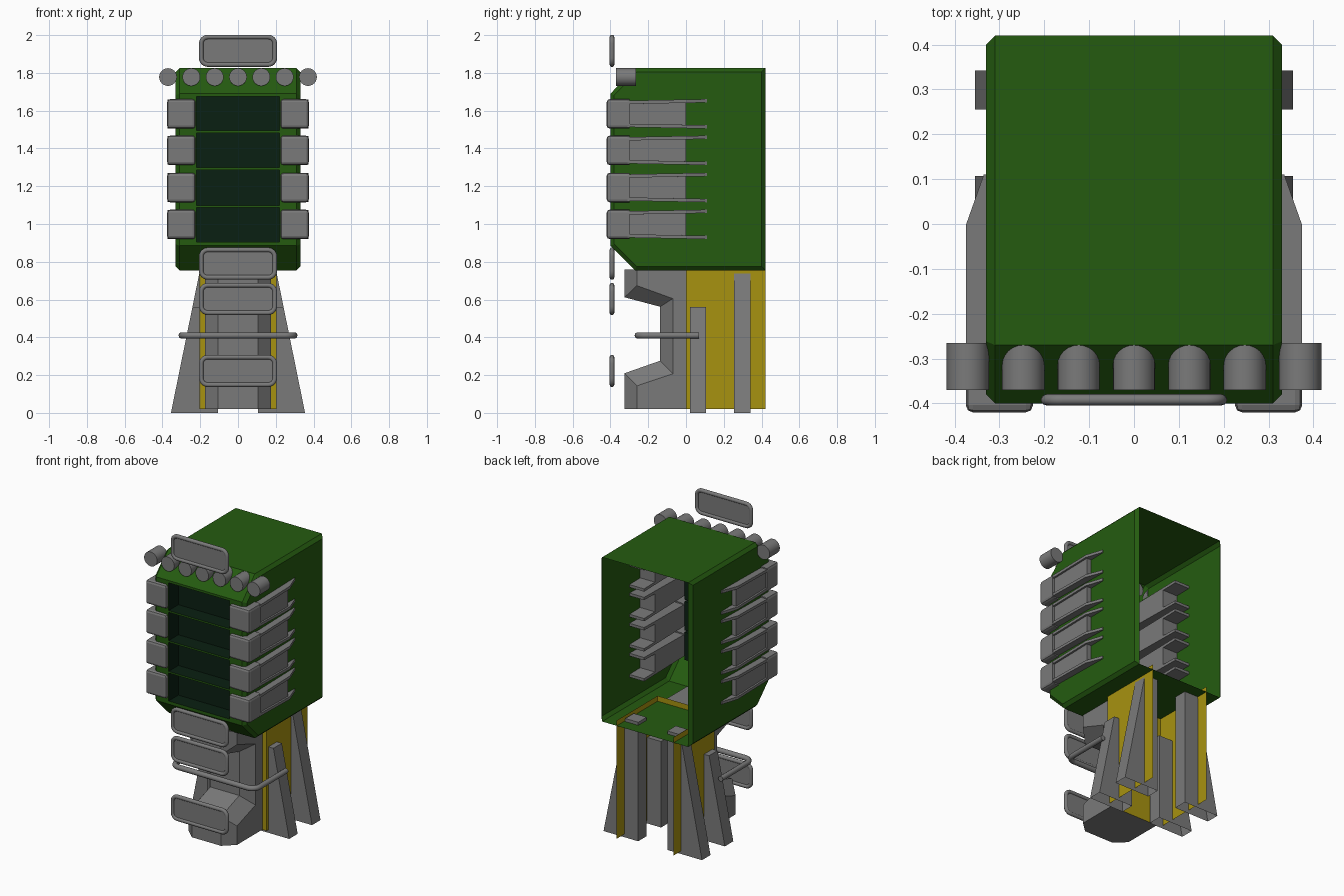
import bpy, bmesh, math
from mathutils import Vector

if "Cube" in bpy.data.objects:
    bpy.data.objects.remove(bpy.data.objects["Cube"])


def material(name, rgb):
    m = bpy.data.materials.new(name)
    m.diffuse_color = (*rgb, 1)
    m.use_nodes = True
    m.node_tree.nodes["Principled BSDF"].inputs["Base Color"].default_value = m.diffuse_color
    return m


GREEN = material("green paint", (0.018, 0.105, 0.005))
DARK = material("dark glass", (0.003, 0.014, 0.006))
GREY = material("grey metal", (0.195, 0.195, 0.195))
YELLOW = material("yellow paint", (0.39, 0.29, 0.005))


def finish(name, bm, *mats, smooth=False):
    me = bpy.data.meshes.new(name)
    bm.to_mesh(me)
    bm.free()
    ob = bpy.data.objects.new(name, me)
    bpy.context.collection.objects.link(ob)
    for m in mats:
        me.materials.append(m)
    if smooth:
        bpy.ops.object.select_all(action='DESELECT')
        bpy.context.view_layer.objects.active = ob
        ob.select_set(True)
        bpy.ops.object.shade_smooth_by_angle(angle=math.radians(35))
    return ob


def prism(bm, pts, offset):
    """Solid from a flat outline swept along offset."""
    f = bm.faces.new([bm.verts.new(p) for p in pts])
    r = bmesh.ops.extrude_face_region(bm, geom=[f])
    vs = [g for g in r['geom'] if isinstance(g, bmesh.types.BMVert)]
    bmesh.ops.translate(bm, verts=vs, vec=offset)
    bmesh.ops.recalc_face_normals(bm, faces=bm.faces)


def rounded_rect(cx, cz, hw, hh, r, y, n=6):
    pts = []
    for sx, sz, a0 in ((1, 1, 0), (-1, 1, 90), (-1, -1, 180), (1, -1, 270)):
        for i in range(n + 1):
            a = math.radians(a0 + 90 * i / n)
            pts.append((cx + sx * (hw - r) + r * math.cos(a), y,
                        cz + sz * (hh - r) + r * math.sin(a)))
    return pts


def tube(name, pts, radius, cyclic):
    cu = bpy.data.curves.new(name, 'CURVE')
    cu.dimensions = '3D'
    cu.bevel_depth = radius
    cu.bevel_resolution = 3
    cu.use_fill_caps = True
    sp = cu.splines.new('POLY')
    sp.points.add(len(pts) - 1)
    for p, co in zip(sp.points, pts):
        p.co = (*co, 1)
    sp.use_cyclic_u = cyclic
    cu.materials.append(GREY)
    ob = bpy.data.objects.new(name, cu)
    bpy.context.collection.objects.link(ob)
    bpy.ops.object.select_all(action='DESELECT')
    bpy.context.view_layer.objects.active = ob
    ob.select_set(True)
    bpy.ops.object.convert(target='MESH')
    bpy.ops.object.shade_smooth_by_angle(angle=math.radians(40))


# Cabinet: chamfered shell, open at the back, with four recessed windows
bm = bmesh.new()
outline = [(-0.40, 0.885), (-0.27, 0.755), (0.42, 0.755),
           (0.42, 1.825), (-0.27, 1.825), (-0.40, 1.69)]
prism(bm, [(-0.33, y, z) for y, z in outline], (0.66, 0, 0))
edges = [e for e in bm.edges if abs(e.verts[0].co.x - e.verts[1].co.x) < 0.1]
bmesh.ops.bevel(bm, geom=edges, offset=0.02, segments=1, affect='EDGES')
bmesh.ops.delete(bm, geom=[f for f in bm.faces if f.normal.y > 0.99], context='FACES')
windows = [(0.905, 1.087), (1.098, 1.287), (1.298, 1.483), (1.494, 1.675)]
cuts = [((x, 0, 0), (1, 0, 0)) for x in (-0.22, 0.22)]
cuts += [((0, 0, z), (0, 0, 1)) for w in windows for z in w]
for co, no in cuts:
    fs = [f for f in bm.faces if f.normal.y < -0.99]
    geom = fs + list({e for f in fs for e in f.edges}) + list({v for f in fs for v in f.verts})
    bmesh.ops.bisect_plane(bm, geom=geom, plane_co=co, plane_no=no)
for lo, hi in windows:
    bm.normal_update()
    panes = [f for f in bm.faces if f.normal.y < -0.99 and abs(f.calc_center_median().x) < 0.1
             and lo < f.calc_center_median().z < hi and f.calc_center_median().y < -0.39]
    for f in panes:
        r = bmesh.ops.inset_region(bm, faces=[f], thickness=0.0005, depth=0)
        for s in r['faces']:
            s.material_index = 1
        f.material_index = 1
        bmesh.ops.translate(bm, verts=f.verts, vec=(0, 0.1, 0))
finish("cabinet", bm, GREEN, DARK)

# Side clamps: rounded front block, recessed side, tapering fins top and bottom
for side in (1, -1):
    for i, z in enumerate((0.998, 1.193, 1.39, 1.583)):
        bm = bmesh.new()
        h = 0.078
        prism(bm, [(x * side, -0.42, z + k) for x, k in
                   ((0.225, -h), (0.375, -h), (0.375, h), (0.225, h))], (0, 0.12, 0))
        bmesh.ops.bevel(bm, geom=[e for e in bm.edges if min(v.co.y for v in e.verts) < -0.41],
                        offset=0.016, segments=2, affect='EDGES', profile=0.5)
        prism(bm, [(x * side, -0.31, z + k) for x, k in
                   ((0.225, -0.07), (0.362, -0.07), (0.362, 0.07), (0.225, 0.07))], (0, 0.31, 0))
        for s in (1, -1):
            plan = [(0.225, -0.31), (0.374, -0.31), (0.374, 0), (0.335, 0.11), (0.225, 0.11)]
            prism(bm, [(x * side, y, z + s * (0.052 if y < -0.1 else 0.058)) if y < 0.1 else
                       (x * side, y, z + s * 0.06) for x, y in plan], (0, 0, s * 0.018))
        finish(f"side_clamp_{i}_{'right' if side > 0 else 'left'}", bm, GREY)

# Row of lamps across the top
for i in range(7):
    bm = bmesh.new()
    x = (i - 3) * 0.1235
    pts = [(x + 0.047 * math.cos(a), -0.37, 1.778 + 0.047 * math.sin(a))
           for a in (2 * math.pi * k / 24 for k in range(24))]
    prism(bm, pts, (0, 0.105, 0))
    finish(f"lamp_{i}", bm, GREY, smooth=True)

# Floating rounded plaques: panel with tube rim
for i, z in enumerate((0.222, 0.603, 0.79, 1.917)):
    tube(f"plaque_rim_{i}", rounded_rect(0, z, 0.195, 0.073, 0.035, -0.392), 0.0125, True)
    bm = bmesh.new()
    prism(bm, rounded_rect(0, z, 0.193, 0.071, 0.033, -0.396), (0, 0.008, 0))
    finish(f"plaque_panel_{i}", bm, GREY)

# Front column: notched profile with chamfered vertical corners
bm = bmesh.new()
front = [(-0.325, 0.02), (-0.325, 0.21), (-0.137, 0.276),
         (-0.137, 0.562), (-0.325, 0.612), (-0.325, 0.76)]
flank = [(-0.26, 0.02), (-0.26, 0.143), (-0.07, 0.207),
         (-0.07, 0.605), (-0.26, 0.674), (-0.26, 0.76)]
rows = []
for (ya, za), (yb, zb) in zip(front, flank):
    zs = (zb, zb, za, za, zb, zb)
    rows.append([bm.verts.new((x, y, z)) for x, y, z in
                 zip((-0.175, -0.175, -0.105, 0.105, 0.175, 0.175), (0, yb, ya, ya, yb, 0), zs)])
for a, b in zip(rows, rows[1:]):
    for k in range(5):
        bm.faces.new((a[k], a[k + 1], b[k + 1], b[k]))
bm.faces.new(rows[0])
bm.faces.new(rows[-1])
bmesh.ops.recalc_face_normals(bm, faces=bm.faces)
finish("front_column", bm, GREY)

# Yellow base shell: front and sides only
bm = bmesh.new()
path = [(-0.205, 0.42), (-0.205, 0), (0.205, 0), (0.205, 0.42)]
low = [bm.verts.new((x, y, 0.02)) for x, y in path]
top = [bm.verts.new((x, y, 0.79)) for x, y in path]
for k in range(3):
    bm.faces.new((low[k], low[k + 1], top[k + 1], top[k]))
finish("base_shell", bm, YELLOW)

# Splayed wedge legs, open underneath
for side in (1, -1):
    for name, y, zt, depth in (("front_leg", 0.02, 0.56, 0.087), ("rear_leg", 0.255, 0.775, 0.087)):
        bm = bmesh.new()
        xt = 0.355 - 0.203 * zt
        prism(bm, [(side * x, y, z) for x, z in
                   ((0.105, 0), (0.355, 0), (xt, zt), (0.105, zt))], (0, depth, 0))
        bmesh.ops.delete(bm, geom=[f for f in bm.faces if f.normal.z < -0.9], context='FACES')
        finish(f"{name}_{'right' if side > 0 else 'left'}", bm, GREY)

# Guard rail round the front
right = [(0.298, 0.07)]
for k in range(7):
    a = math.radians(-90 * k / 6)
    right.append((0.248 + 0.05 * math.cos(a), -0.205 + 0.05 * math.sin(a)))
rail = right + [(-x, y) for x, y in reversed(right)]
tube("guard_rail", [(x, y, 0.41) for x, y in rail], 0.017, False)
